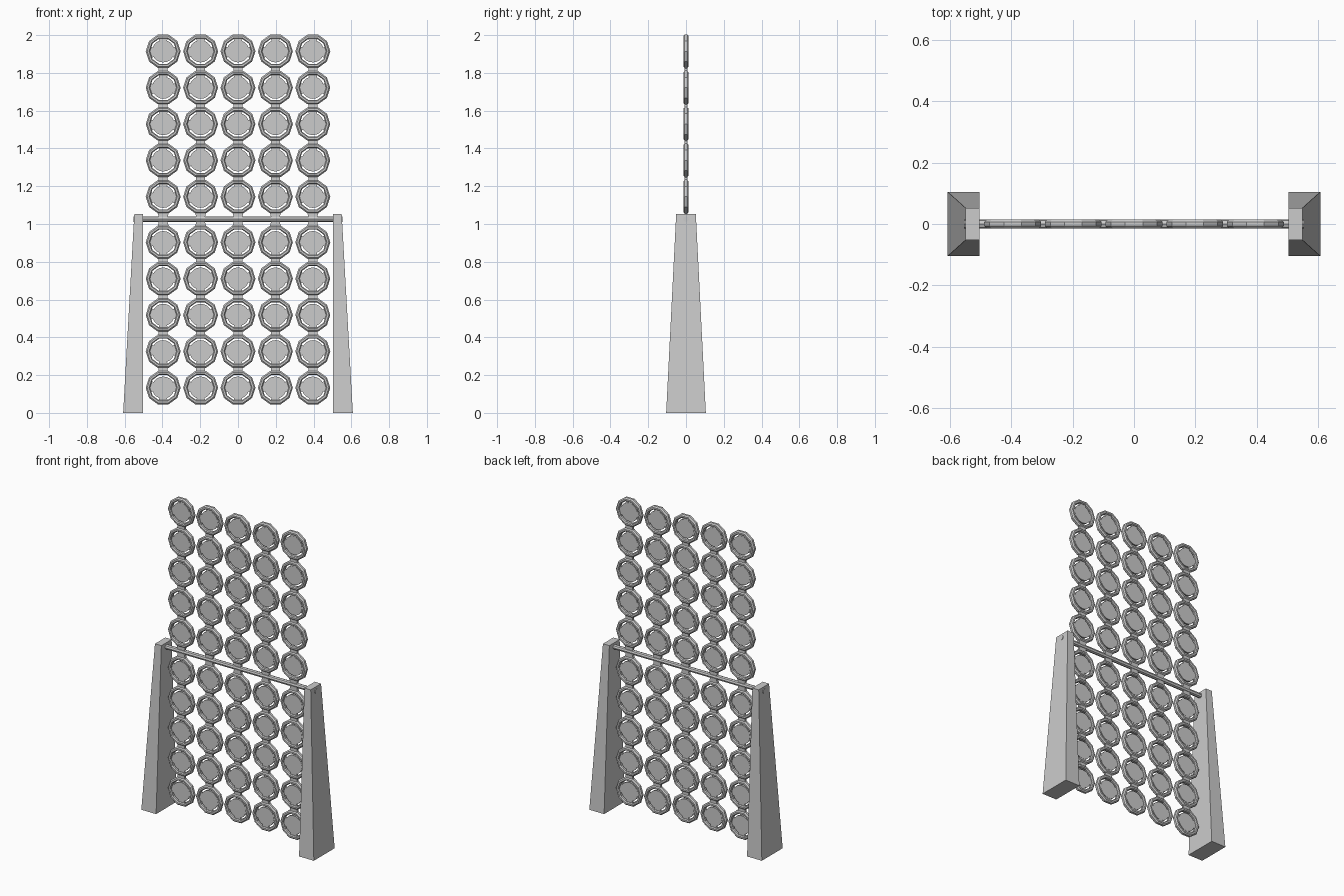
import bpy, bmesh
from math import sin, cos, radians, pi
from mathutils import Matrix, Vector

if "Cube" in bpy.data.objects:
    bpy.data.objects.remove(bpy.data.objects["Cube"])

PIVOT = 1.024      # rod height
STEP = 0.1925      # ring spacing in a column
FIRST = 0.1205     # first ring centre above / below the rod


def add_object(name, bm=None, mesh=None, x=0):
    if mesh is None:
        bmesh.ops.recalc_face_normals(bm, faces=bm.faces)
        mesh = bpy.data.meshes.new(name)
        bm.to_mesh(mesh)
        bm.free()
    ob = bpy.data.objects.new(name, mesh)
    ob.location.x = x
    bpy.context.collection.objects.link(ob)
    return ob


def lathe(bm, profile, cz, a0, a1, segs):
    """Sweep a closed (radius, y) profile around the y axis at height cz."""
    full = abs(a1 - a0) == 360
    rows = []
    for i in range(segs if full else segs + 1):
        a = radians(a0 + (a1 - a0) * i / segs)
        rows.append([bm.verts.new((r * cos(a), y, cz + r * sin(a))) for r, y in profile])
    n = len(profile)
    for i in range(segs):
        p, q = rows[i], rows[(i + 1) % len(rows)]
        for j in range(n):
            k = (j + 1) % n
            bm.faces.new((p[j], p[k], q[k], q[j]))
    if not full:
        bm.faces.new(rows[0])
        bm.faces.new(rows[-1])


def extrude_outline(bm, pts, half):
    """Extrude an x-z outline along y."""
    front = [bm.verts.new((x, -half, z)) for x, z in pts]
    back = [bm.verts.new((x, half, z)) for x, z in pts]
    bm.faces.new(front)
    bm.faces.new(back[::-1])
    n = len(pts)
    for i in range(n):
        k = (i + 1) % n
        bm.faces.new((front[i], front[k], back[k], back[i]))


RING = [(0.0925, -0.007), (0.0925, 0.007), (0.085, 0.0145), (0.075, 0.0145),
        (0.070, 0.008), (0.070, -0.008), (0.075, -0.0145), (0.085, -0.0145)]
WEB = [(0.055, -0.005), (0.055, 0.005), (0.073, 0.005), (0.073, -0.005)]


def ring_unit(bm, cz, flip):
    # faceted ring, centre disc and the webs joining them
    lathe(bm, RING, cz, 0, 360, 10)
    bmesh.ops.create_cone(bm, cap_ends=True, segments=20, radius1=0.059, radius2=0.059,
                          depth=0.012,
                          matrix=Matrix.Translation((0, 0, cz)) @ Matrix.Rotation(pi / 2, 4, 'X'))
    for a, b in ((70, 110), (160, 210), (330, 380)):
        lathe(bm, WEB, cz, flip * a, flip * b, 3)


def neck(bm, cz, half_h):
    # waisted link between neighbouring rings
    w, m, q = 0.031, 0.024, half_h * 0.4
    extrude_outline(bm, [(-w, cz - half_h), (w, cz - half_h), (m, cz - q), (m, cz + q),
                         (w, cz + half_h), (-w, cz + half_h), (-m, cz + q), (-m, cz - q)], 0.008)


# one column of ten linked rings, shared by five objects
bm = bmesh.new()
for s in (1, -1):
    for i in range(5):
        ring_unit(bm, PIVOT + s * (FIRST + STEP * i), s)
        if i < 4:
            neck(bm, PIVOT + s * (FIRST + STEP * (i + 0.5)), 0.015)
neck(bm, PIVOT, 0.042)
column = add_object("ring_column_1", bm, x=-0.396)
for i in range(1, 5):
    add_object(f"ring_column_{i + 1}", mesh=column.data, x=-0.396 + 0.198 * i)

# horizontal rod
bm = bmesh.new()
bmesh.ops.create_cone(bm, cap_ends=True, segments=8, radius1=0.015, radius2=0.015, depth=1.108,
                      matrix=Matrix.Translation((0, 0, PIVOT + 0.002)) @ Matrix.Rotation(pi / 2, 4, 'Y'))
add_object("pivot_rod", bm)

# tapered posts
for name, s in (("left_post", -1), ("right_post", 1)):
    bm = bmesh.new()
    bmesh.ops.create_cube(bm, size=1)
    for v in bm.verts:
        top, outer = v.co.z > 0, v.co.x * s > 0
        x = (0.549 if top else 0.608) if outer else 0.504
        y = 0.052 if top else 0.105
        v.co = Vector((s * x, y if v.co.y > 0 else -y, 1.053 if top else 0))
    add_object(name, bm)
